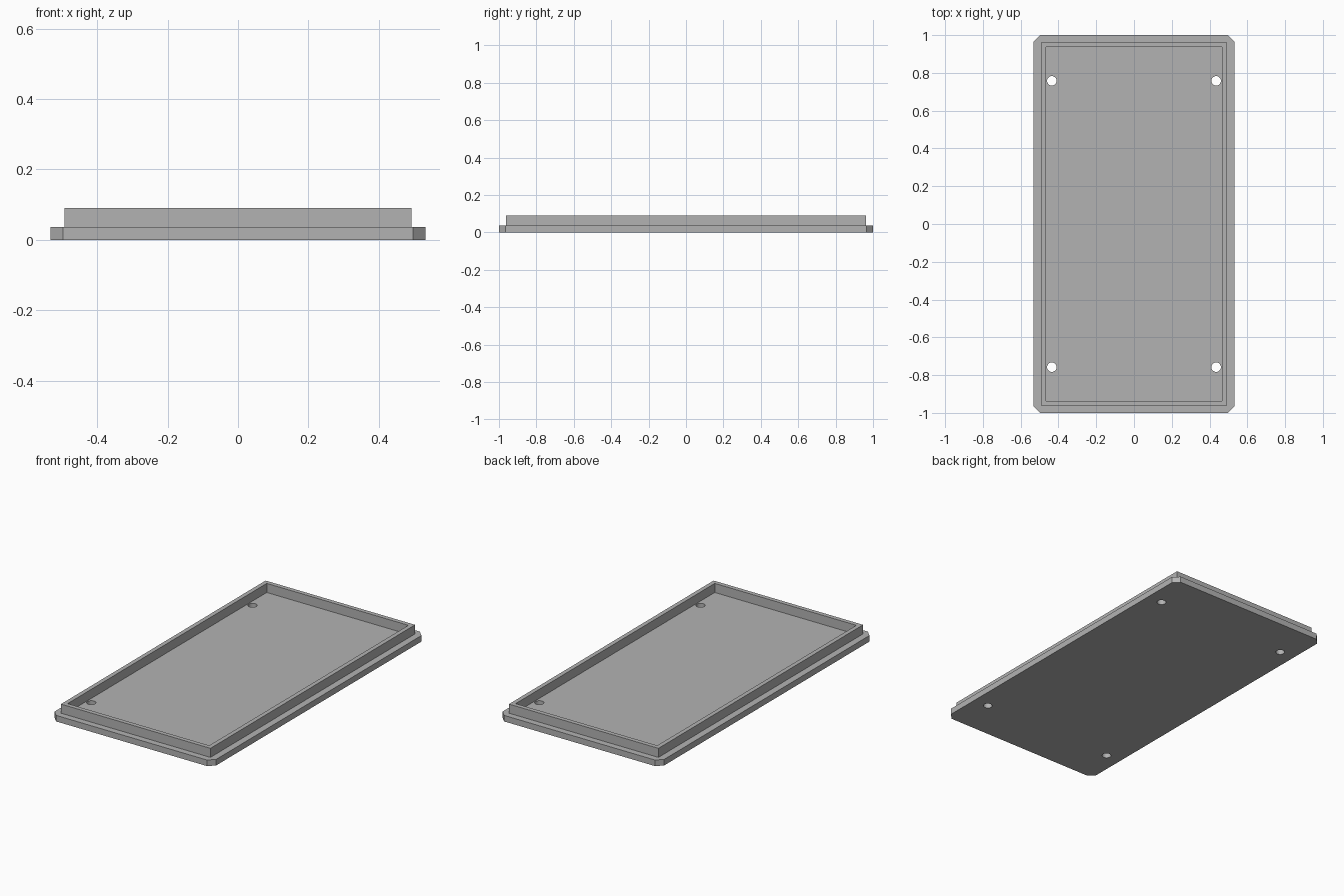
import bpy, bmesh, math
from mathutils import Matrix

cube = bpy.data.objects.get("Cube")
if cube:
    bpy.data.objects.remove(cube, do_unlink=True)

HALF_X, HALF_Y, CHAMFER = 0.532, 1.0, 0.035
PLATE_TOP, RIM_TOP = 0.036, 0.09
RIM_X, RIM_Y, WALL = 0.492, 0.962, 0.026
HOLE_X, HOLE_Y, HOLE_R = 0.435, 0.758, 0.025

grey = bpy.data.materials.new("plain grey")
grey.use_nodes = True
colour = (0.45, 0.45, 0.45, 1)
grey.diffuse_color = colour
grey.node_tree.nodes["Principled BSDF"].inputs["Base Color"].default_value = colour


def finish(name, bm):
    bmesh.ops.recalc_face_normals(bm, faces=bm.faces)
    mesh = bpy.data.meshes.new(name)
    bm.to_mesh(mesh)
    bm.free()
    mesh.materials.append(grey)
    obj = bpy.data.objects.new(name, mesh)
    bpy.context.collection.objects.link(obj)
    return obj


def rectangle(bm, x, y, z):
    return [bm.verts.new((sx * x, sy * y, z))
            for sx, sy in ((-1, -1), (1, -1), (1, 1), (-1, 1))]


# Base plate with chamfered upright corners
bm = bmesh.new()
bmesh.ops.create_cube(bm, size=1)
bmesh.ops.scale(bm, vec=(2 * HALF_X, 2 * HALF_Y, PLATE_TOP), verts=bm.verts)
bmesh.ops.translate(bm, vec=(0, 0, PLATE_TOP / 2), verts=bm.verts)
uprights = [e for e in bm.edges
            if abs(e.verts[0].co.z - e.verts[1].co.z) > PLATE_TOP / 2]
bmesh.ops.bevel(bm, geom=uprights, offset=CHAMFER, segments=1, affect='EDGES')
plate = finish("base_plate", bm)

# Four screw holes through the plate
bm = bmesh.new()
for sx in (-1, 1):
    for sy in (-1, 1):
        bmesh.ops.create_cone(
            bm, cap_ends=True, segments=32, radius1=HOLE_R, radius2=HOLE_R,
            depth=0.2, matrix=Matrix.Translation((sx * HOLE_X, sy * HOLE_Y, 0)))
cutter = finish("screw_hole_cutter", bm)
cutter.hide_render = True
cutter.hide_set(True)
holes = plate.modifiers.new("screw holes", 'BOOLEAN')
holes.operation = 'DIFFERENCE'
holes.solver = 'EXACT'
holes.object = cutter

# Apply the cut so the plate stands alone
bpy.context.view_layer.objects.active = plate
plate.select_set(True)
bpy.ops.object.modifier_apply(modifier=holes.name)
bpy.data.objects.remove(cutter, do_unlink=True)
bpy.ops.object.shade_smooth_by_angle(angle=math.radians(30))

# Raised rim wall standing on the plate
bm = bmesh.new()
loops = [rectangle(bm, RIM_X, RIM_Y, PLATE_TOP),
         rectangle(bm, RIM_X, RIM_Y, RIM_TOP),
         rectangle(bm, RIM_X - WALL, RIM_Y - WALL, RIM_TOP),
         rectangle(bm, RIM_X - WALL, RIM_Y - WALL, PLATE_TOP)]
for k, lower in enumerate(loops):
    upper = loops[(k + 1) % 4]
    for i in range(4):
        j = (i + 1) % 4
        bm.faces.new((lower[i], lower[j], upper[j], upper[i]))
finish("rim_wall", bm)
